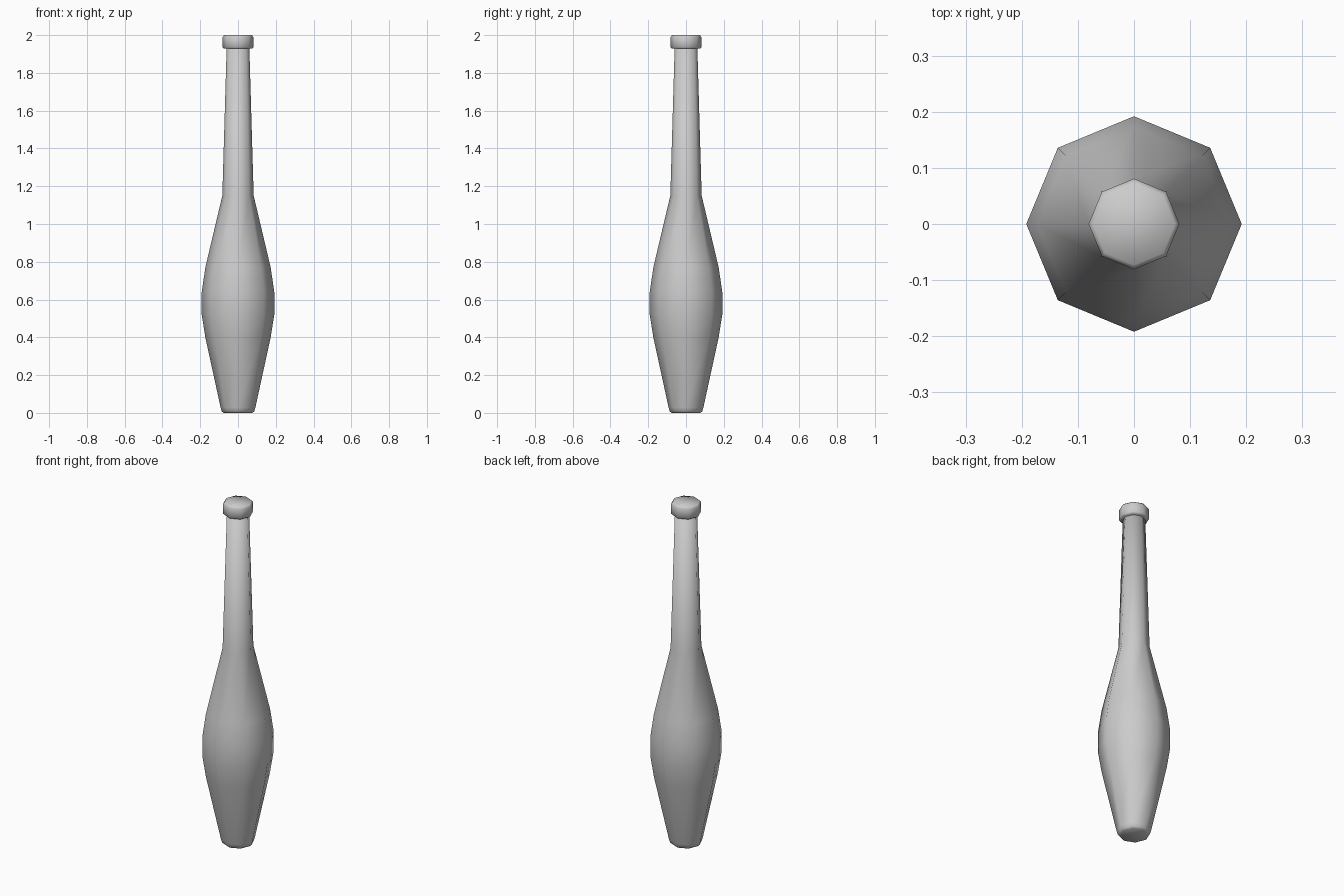
import bpy, bmesh
from math import cos, sin, pi

if "Cube" in bpy.data.objects:
    bpy.data.objects.remove(bpy.data.objects["Cube"])

SIDES = 8


def lathe(name, profile):
    """Closed eight-sided turned solid from (radius, height) pairs."""
    bm = bmesh.new()
    rings = [[bm.verts.new((r * cos(2 * pi * i / SIDES), r * sin(2 * pi * i / SIDES), z))
              for i in range(SIDES)] for r, z in profile]
    for low, high in zip(rings, rings[1:]):
        for i in range(SIDES):
            j = (i + 1) % SIDES
            bm.faces.new((low[i], low[j], high[j], high[i]))
    bm.faces.new(rings[0][::-1])
    bm.faces.new(rings[-1])
    for f in bm.faces:
        f.smooth = True
    mesh = bpy.data.meshes.new(name)
    bm.to_mesh(mesh)
    bm.free()
    obj = bpy.data.objects.new(name, mesh)
    bpy.context.collection.objects.link(obj)
    return obj


# Swollen body tapering into the long handle
lathe("club_body", [(0.076, 0.0), (0.086, 0.008), (0.092, 0.028), (0.173, 0.40),
                    (0.192, 0.52), (0.192, 0.64), (0.173, 0.77),
                    (0.083, 1.15), (0.06, 1.935)])

# Rounded knob on the end of the handle
lathe("end_knob", [(0.074, 1.928), (0.081, 1.935), (0.081, 1.99), (0.073, 2.0)])
